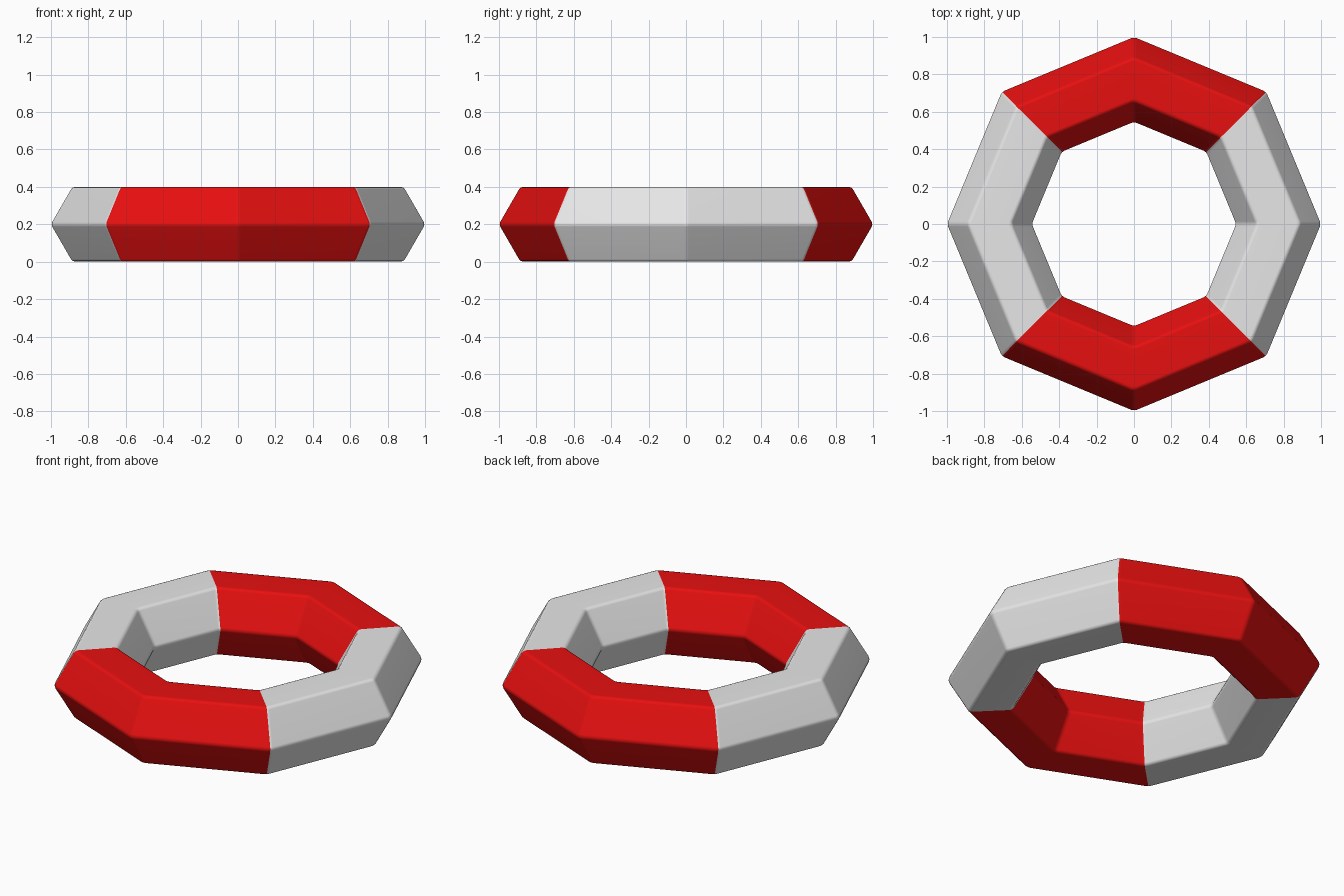
import bpy
import bmesh
import math

if "Cube" in bpy.data.objects:
    bpy.data.objects.remove(bpy.data.objects["Cube"])

SIDES = 8          # straight segments around the ring
TUBE_SIDES = 6     # hexagonal tube section
RING_R = 0.773
TUBE_R = 0.231
MID_Z = 0.2


def material(name, rgb):
    m = bpy.data.materials.new(name)
    m.diffuse_color = (*rgb, 1.0)
    m.use_nodes = True
    m.node_tree.nodes["Principled BSDF"].inputs["Base Color"].default_value = m.diffuse_color
    return m


# Ring: hexagonal section swept around an octagon
bm = bmesh.new()
rings = []
for i in range(SIDES):
    a = 2 * math.pi * i / SIDES
    ring = []
    for j in range(TUBE_SIDES):
        t = 2 * math.pi * j / TUBE_SIDES
        r = RING_R + TUBE_R * math.cos(t)
        ring.append(bm.verts.new((r * math.cos(a), r * math.sin(a),
                                  MID_Z + TUBE_R * math.sin(t))))
    rings.append(ring)

for i in range(SIDES):
    cur, nxt = rings[i], rings[(i + 1) % SIDES]
    mid = 2 * math.pi * (i + 0.5) / SIDES
    for j in range(TUBE_SIDES):
        k = (j + 1) % TUBE_SIDES
        f = bm.faces.new((cur[j], nxt[j], nxt[k], cur[k]))
        # Red quarters at front and back, white quarters at the sides
        f.material_index = 0 if abs(math.sin(mid)) > abs(math.cos(mid)) else 1
bmesh.ops.recalc_face_normals(bm, faces=bm.faces[:])

mesh = bpy.data.meshes.new("float_ring")
bm.to_mesh(mesh)
bm.free()
mesh.materials.append(material("red", (0.8, 0.005, 0.005)))
mesh.materials.append(material("white", (0.8, 0.8, 0.8)))
ob = bpy.data.objects.new("float_ring", mesh)
bpy.context.collection.objects.link(ob)

# Softened edges with flat-looking panels
mesh.shade_smooth()
bevel = ob.modifiers.new("soft_edges", 'BEVEL')
bevel.width = 0.015
bevel.segments = 2
bevel.limit_method = 'NONE'
weighted = ob.modifiers.new("flat_panels", 'WEIGHTED_NORMAL')
weighted.keep_sharp = True
